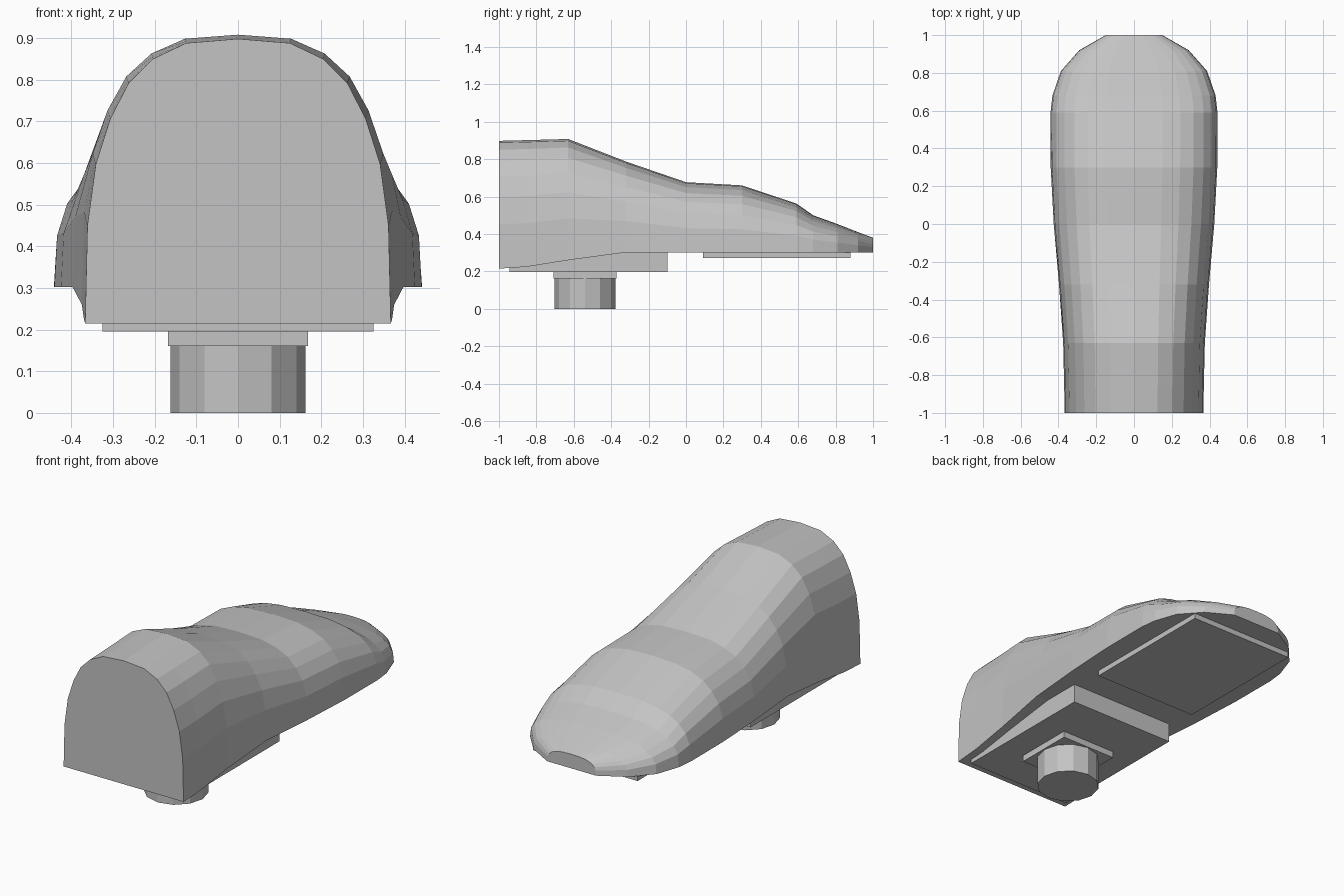
import bpy, bmesh, math

if "Cube" in bpy.data.objects:
    bpy.data.objects.remove(bpy.data.objects["Cube"])

grey = bpy.data.materials.new("plain grey")
grey.diffuse_color = (0.55, 0.55, 0.55, 1)
grey.use_nodes = True
grey.node_tree.nodes["Principled BSDF"].inputs["Base Color"].default_value = grey.diffuse_color


def finish(name, bm):
    bmesh.ops.recalc_face_normals(bm, faces=bm.faces)
    me = bpy.data.meshes.new(name)
    bm.to_mesh(me)
    bm.free()
    me.materials.append(grey)
    ob = bpy.data.objects.new(name, me)
    bpy.context.collection.objects.link(ob)
    return ob


def box(name, half_x, y0, y1, z0, z1):
    bm = bmesh.new()
    bmesh.ops.create_cube(bm, size=1)
    for v in bm.verts:
        v.co = (v.co.x * 2 * half_x, (y0 + y1) / 2 + v.co.y * (y1 - y0),
                (z0 + z1) / 2 + v.co.z * (z1 - z0))
    return finish(name, bm)


# Shoe body: one arched cross-section lofted along y
half = [(1, 0), (.985, .345), (.93, .56), (.835, .72), (.715, .845),
        (.555, .93), (.34, .985)]
arch = half + [(0, 1)] + [(-u, v) for u, v in reversed(half)]

# y, half width, bottom, top
sections = [(-1, .367, .215, .898), (-.85, .37, .225, .902),
            (-.63, .375, .26, .908), (-.32, .397, .302, .787),
            (0, .425, .302, .677), (.3, .441, .302, .66),
            (.59, .442, .302, .563), (.68, .432, .302, .5),
            (.81, .387, .302, .453), (.92, .29, .302, .41),
            (1, .15, .302, .38)]

bm = bmesh.new()
rings = [[bm.verts.new((u * w, y, b + v * (t - b))) for u, v in arch]
         for y, w, b, t in sections]
n = len(arch)
for r0, r1 in zip(rings, rings[1:]):
    for i in range(n):
        j = (i + 1) % n
        bm.faces.new((r0[i], r0[j], r1[j], r1[i]))
bm.faces.new(rings[0])
bm.faces.new(rings[-1])
finish("shoe_body", bm)

# Plates under the sole and heel
box("front_sole_plate", .32, .09, .88, .272, .305)
box("heel_block", .325, -.945, -.1, .196, .303)
box("heel_mount", .168, -.708, -.372, .161, .2)

# Twelve-sided heel post
bm = bmesh.new()
bmesh.ops.create_cone(bm, cap_ends=True, segments=12, radius1=.162,
                      radius2=.162, depth=.165)
bmesh.ops.translate(bm, verts=bm.verts, vec=(0, -.54, .0825))
finish("heel_post", bm)
